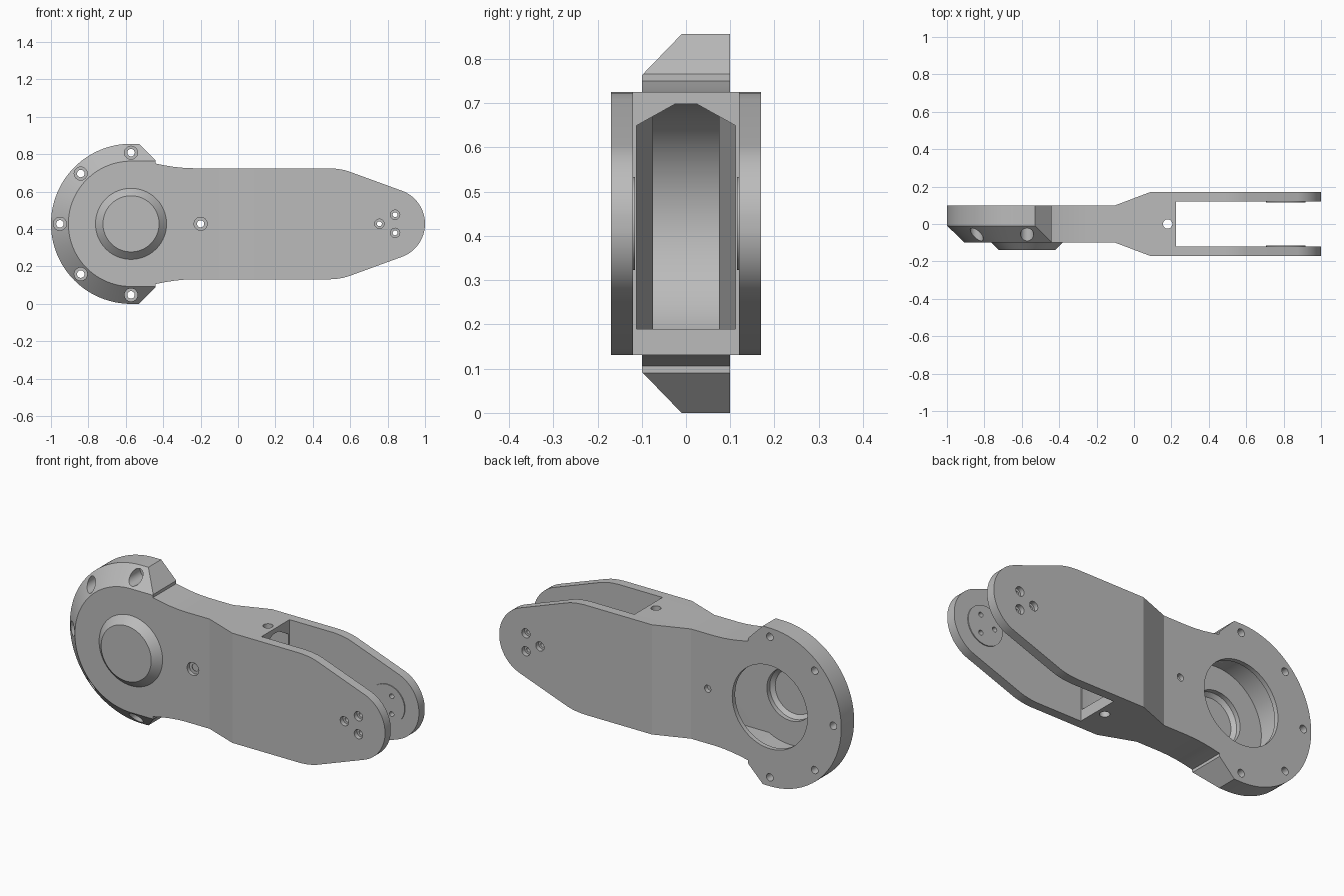
import bpy, bmesh, math

if "Cube" in bpy.data.objects:
    bpy.data.objects.remove(bpy.data.objects["Cube"])

CX, CZ = -0.572, 0.428          # hub axis
TX = 0.812                      # tip pivot axis
COLLECTION = bpy.context.scene.collection

grey = bpy.data.materials.new("plain grey")
grey.diffuse_color = (0.5, 0.5, 0.5, 1)
grey.use_nodes = True
grey.node_tree.nodes["Principled BSDF"].inputs["Base Color"].default_value = grey.diffuse_color


def loft(name, rings):
    """Solid through a list of equal-sized point rings, capped at both ends."""
    bm = bmesh.new()
    rows = [[bm.verts.new(p) for p in ring] for ring in rings]
    n = len(rows[0])
    for a, b in zip(rows, rows[1:]):
        for i in range(n):
            j = (i + 1) % n
            bm.faces.new((a[i], a[j], b[j], b[i]))
    bm.faces.new(rows[0])
    bm.faces.new(rows[-1])
    bmesh.ops.recalc_face_normals(bm, faces=bm.faces[:])
    mesh = bpy.data.meshes.new(name)
    bm.to_mesh(mesh)
    bm.free()
    mesh.materials.append(grey)
    obj = bpy.data.objects.new(name, mesh)
    COLLECTION.objects.link(obj)
    return obj


def prism(name, pts, axis, lo, hi):
    """Extrude a 2D outline along the named axis."""
    place = {"x": lambda a, b, t: (t, a, b),
             "y": lambda a, b, t: (a, t, b),
             "z": lambda a, b, t: (a, b, t)}[axis]
    return loft(name, [[place(a, b, t) for a, b in pts] for t in (lo, hi)])


def turned(name, x, z, profile, n=96):
    """Turned solid about an axis along y; profile is (y, radius) pairs."""
    ang = [2 * math.pi * i / n for i in range(n)]
    return loft(name, [[(x + r * math.cos(a), y, z + r * math.sin(a)) for a in ang]
                       for y, r in profile])


def combine(obj, tool, op):
    mod = obj.modifiers.new("join", "BOOLEAN")
    mod.operation, mod.object, mod.solver = op, tool, "EXACT"
    bpy.context.view_layer.update()
    deps = bpy.context.evaluated_depsgraph_get()
    mesh = bpy.data.meshes.new_from_object(obj.evaluated_get(deps))
    obj.modifiers.clear()
    obj.data = mesh
    bpy.data.objects.remove(tool)


def mirrored(half):
    return half + [(a, -b) for a, b in reversed(half)]


# Arm: side outline trimmed by the widening plan outline
half = [(CX, 0.322), (-0.44, 0.322), (-0.39, 0.312), (-0.34, 0.304),
        (-0.29, 0.299), (-0.24, 0.297), (0.49, 0.297), (0.53, 0.294),
        (0.565, 0.288), (0.59, 0.281)]
half += [(TX + 0.188 * math.cos(math.radians(a)), 0.188 * math.sin(math.radians(a)))
         for a in range(70, 2, -4)]
arm = prism("arm_body", [(x, z + CZ) for x, z in mirrored(half)], "y", -0.2, 0.2)
plan = mirrored([(-0.8, 0.1), (-0.1, 0.1), (0.085, 0.17), (1.1, 0.17)])
combine(arm, prism("plan", plan, "z", -0.1, 1), "INTERSECT")

# Hub flange: half-round plate with a chamfered front and clipped corners


def d_ring(r, y):
    arc = [math.radians(90 + 180 * i / 64) for i in range(65)]
    pts = [(CX + r * math.cos(a), y, CZ + r * math.sin(a)) for a in arc]
    return pts + [(-0.44, y, CZ - r), (-0.44, y, CZ + r)]


flange = loft("flange", [d_ring(0.335, -0.1), d_ring(0.428, -0.01), d_ring(0.428, 0.1)])
for s in (1, -1):
    corner = [(-0.56, 0.458), (-0.43, 0.328), (-0.3, 0.458)]
    combine(flange, prism("corner", [(x, CZ + s * z) for x, z in corner],
                          "y", -0.3, 0.3), "DIFFERENCE")
combine(arm, flange, "UNION")

# Front hub cap
combine(arm, turned("cap", CX, CZ, [(-0.14, 0.15), (-0.1, 0.19), (-0.09, 0.19)]), "UNION")

# Fork slot
combine(arm, prism("slot", [(0.225, -0.12), (1.2, -0.12), (1.2, 0.12), (0.225, 0.12)],
                   "z", -0.1, 1), "DIFFERENCE")

# Inner pocket leading back to the hub
pocket = prism("pocket", mirrored([(CX, 0.075), (-0.1, 0.075), (0.085, 0.112),
                                   (0.24, 0.112)]), "z", 0.1, 0.8)
roof = [(-0.12, 0.19), (0.12, 0.19), (0.12, 0.645), (0.025, 0.698),
        (-0.025, 0.698), (-0.12, 0.645)]
combine(pocket, prism("roof", roof, "x", -1, 1), "INTERSECT")
combine(arm, pocket, "DIFFERENCE")

# Hub chamber, rear opening and cap recess
for profile in ([(-0.075, 0.27), (0.075, 0.27)],
                [(0.0, 0.225), (0.2, 0.225)],
                [(-0.118, 0.12), (-0.1, 0.14), (-0.05, 0.14)]):
    combine(arm, turned("bore", CX, CZ, profile), "DIFFERENCE")

# Thin pads on the inner fork faces
for s in (1, -1):
    combine(arm, turned("pad", TX, CZ, [(s * 0.115, 0.105), (s * 0.13, 0.105)]), "UNION")

# Counterbored flange screws and the neck screw
screws = [(CX + 0.38 * math.cos(math.radians(a)), CZ + 0.38 * math.sin(math.radians(a)))
          for a in (90, 135, 180, 225, 270)]
for x, z in screws:
    combine(arm, turned("screw", x, z, [(-0.3, 0.035), (0.03, 0.035), (0.03, 0.02),
                                        (0.3, 0.02)], 32), "DIFFERENCE")
combine(arm, turned("neck_screw", -0.2, CZ, [(-0.3, 0.035), (-0.08, 0.035), (-0.08, 0.019),
                                             (0.3, 0.019)], 32), "DIFFERENCE")

# Fork tip screws, countersunk on both outer faces
for a in (60, 180, 300):
    x = TX + 0.056 * math.cos(math.radians(a))
    z = CZ + 0.056 * math.sin(math.radians(a))
    combine(arm, turned("tip_screw", x, z, [(-0.2, 0.025), (-0.145, 0.025), (-0.145, 0.013),
                                            (0.145, 0.013), (0.145, 0.025), (0.2, 0.025)],
                        24), "DIFFERENCE")

# Vertical cable hole
ring = [(0.18 + 0.025 * math.cos(i * math.pi / 16), 0.025 * math.sin(i * math.pi / 16))
        for i in range(32)]
combine(arm, prism("cable", ring, "z", -0.1, 1), "DIFFERENCE")

# Smooth round surfaces, keep machined edges crisp
bpy.context.view_layer.objects.active = arm
arm.select_set(True)
bpy.ops.object.shade_smooth_by_angle(angle=math.radians(18))
